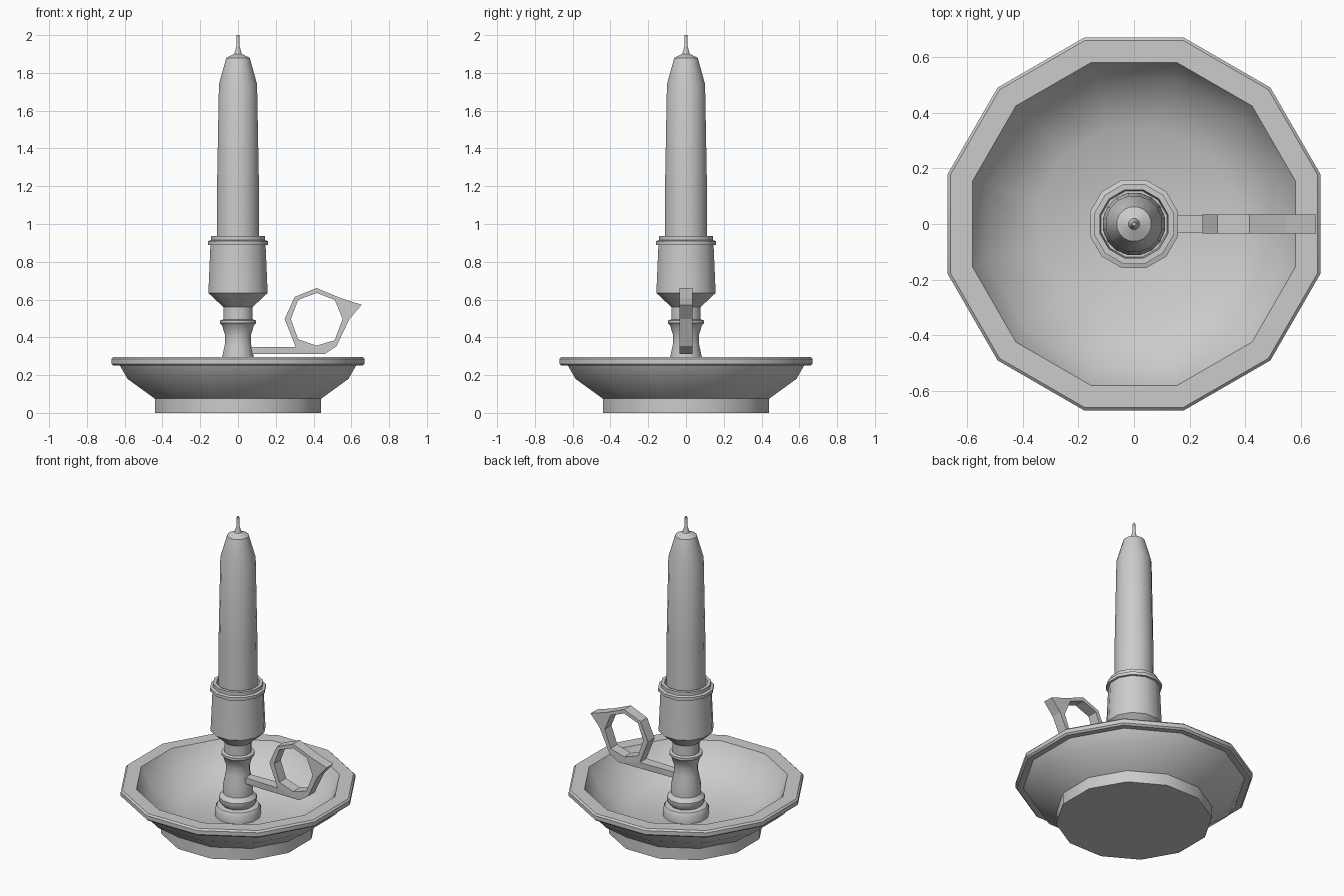
import bpy, bmesh, math

if "Cube" in bpy.data.objects:
    bpy.data.objects.remove(bpy.data.objects["Cube"])


def lathe(name, profile, sides):
    """Revolve (half-width, z) points; flats face the main axes."""
    bm = bmesh.new()
    rings = []
    for r, z in profile:
        if r == 0:
            rings.append([bm.verts.new((0, 0, z))] * sides)
            continue
        rad = r / math.cos(math.pi / sides)
        angles = [(i + 0.5) * math.tau / sides for i in range(sides)]
        rings.append([bm.verts.new((rad * math.cos(a), rad * math.sin(a), z)) for a in angles])
    for lo, hi in zip(rings, rings[1:]):
        for i in range(sides):
            j = (i + 1) % sides
            corners = list(dict.fromkeys((lo[i], lo[j], hi[j], hi[i])))
            bm.faces.new(corners)
    bmesh.ops.recalc_face_normals(bm, faces=bm.faces)
    mesh = bpy.data.meshes.new(name)
    bm.to_mesh(mesh)
    bm.free()
    obj = bpy.data.objects.new(name, mesh)
    bpy.context.collection.objects.link(obj)
    select(obj)
    bpy.ops.object.shade_smooth_by_angle(angle=math.radians(40))
    return obj


def select(obj):
    bpy.ops.object.select_all(action='DESELECT')
    obj.select_set(True)
    bpy.context.view_layer.objects.active = obj


# Dish with foot, flared wall and rolled rim
lathe("dish", [(0, 0), (0.44, 0), (0.44, 0.075), (0.585, 0.18), (0.625, 0.25),
               (0.66, 0.25), (0.67, 0.26), (0.67, 0.285), (0.66, 0.295),
               (0.58, 0.295), (0.525, 0.19), (0.345, 0.085), (0, 0.085)], 12)

# Turned stem and candle socket
lathe("stem_and_socket", [(0, 0.08), (0.13, 0.08), (0.13, 0.135), (0.12, 0.15), (0.09, 0.155),
                          (0.108, 0.18), (0.108, 0.205), (0.085, 0.23), (0.085, 0.29),
                          (0.07, 0.36), (0.068, 0.41), (0.085, 0.465), (0.095, 0.475),
                          (0.095, 0.49), (0.077, 0.495), (0.077, 0.56), (0.157, 0.635),
                          (0.146, 0.89), (0.159, 0.89), (0.159, 0.91), (0.143, 0.915),
                          (0.143, 0.937), (0.123, 0.937), (0.118, 0.88), (0, 0.88)], 12)

# Tapered candle and its wick
lathe("candle", [(0, 0.88), (0.112, 0.88), (0.111, 1.2), (0.101, 1.74), (0.062, 1.88),
                 (0.02, 1.9), (0.009, 1.94), (0.007, 2.0), (0, 2.0)], 16)

# Flat handle: bar, finger ring and thumb rest, drawn as an outline with a hole
outline = [(0.06, 0.312), (0.2, 0.312), (0.459, 0.312), (0.522, 0.354), (0.59, 0.497),
           (0.655, 0.572), (0.543, 0.608), (0.416, 0.661), (0.30, 0.614), (0.247, 0.497),
           (0.305, 0.35), (0.2, 0.35), (0.06, 0.35)]
hole = [(0.416, 0.635), (0.512, 0.598), (0.554, 0.497), (0.512, 0.385),
        (0.416, 0.356), (0.318, 0.39), (0.28, 0.497), (0.318, 0.598)]
curve = bpy.data.curves.new("handle", 'CURVE')
curve.dimensions = '2D'
curve.fill_mode = 'BOTH'
curve.extrude = 0.034
for loop in (outline, hole):
    spline = curve.splines.new('POLY')
    spline.points.add(len(loop) - 1)
    for point, (x, z) in zip(spline.points, loop):
        point.co = (x, z, 0, 1)
    spline.use_cyclic_u = True
handle = bpy.data.objects.new("handle", curve)
bpy.context.collection.objects.link(handle)
handle.rotation_euler.x = math.pi / 2
select(handle)
bpy.ops.object.convert(target='MESH')
handle = bpy.context.object
for v in handle.data.vertices:
    if v.co.x < 0.25:
        v.co.z *= 0.75 + v.co.x
bpy.ops.object.shade_flat()
